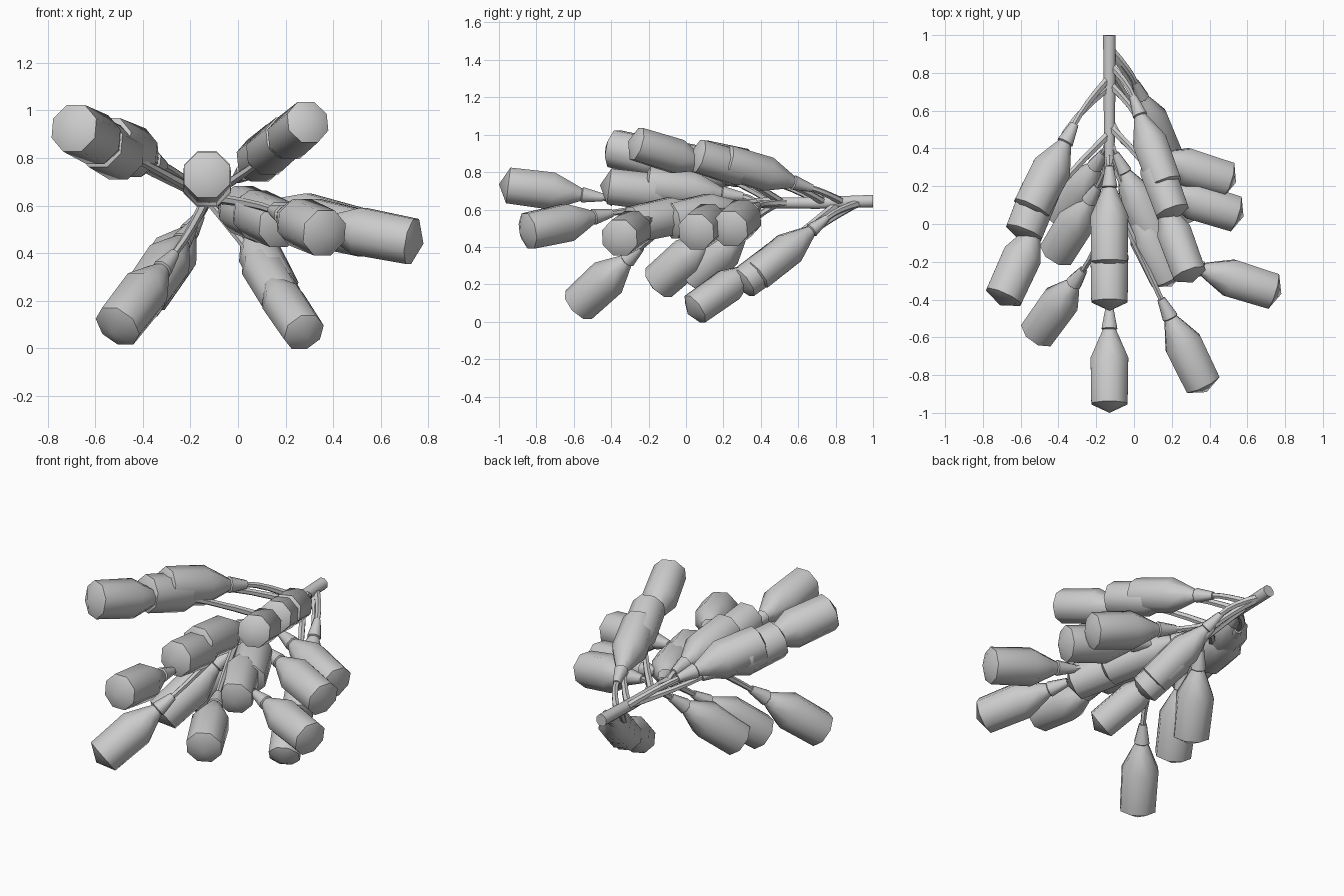
import bpy, bmesh, math
from mathutils import Vector

if "Cube" in bpy.data.objects:
    bpy.data.objects.remove(bpy.data.objects["Cube"])

grey = bpy.data.materials.new("light_grey")
grey.diffuse_color = (0.6, 0.6, 0.6, 1)
grey.use_nodes = True
grey.node_tree.nodes["Principled BSDF"].inputs["Base Color"].default_value = grey.diffuse_color

def loft(name, points, radii, sides, smooth_angle=50):
    """Rings of the given radii along a path; a zero radius closes to a point."""
    bm = bmesh.new()
    rings = []
    n = len(points)
    for i, (p, r) in enumerate(zip(points, radii)):
        t = (points[min(i + 1, n - 1)] - points[max(i - 1, 0)]).normalized()
        u = t.cross(Vector((0, 0, 1))).normalized()
        v = u.cross(t)
        if r == 0:
            rings.append([bm.verts.new(p)])
            continue
        ring = []
        for k in range(sides):
            a = 2 * math.pi * (k + 0.5) / sides
            ring.append(bm.verts.new(p + (u * math.cos(a) + v * math.sin(a)) * r))
        rings.append(ring)
    for a, b in zip(rings, rings[1:]):
        for k in range(sides):
            j = (k + 1) % sides
            if len(b) == 1:
                bm.faces.new((a[k], a[j], b[0]))
            else:
                bm.faces.new((a[k], a[j], b[j], b[k]))
    for ring in (rings[0], rings[-1]):
        if len(ring) > 2:
            bm.faces.new(ring)
    bmesh.ops.recalc_face_normals(bm, faces=bm.faces)
    me = bpy.data.meshes.new(name)
    bm.to_mesh(me)
    bm.free()
    me.materials.append(grey)
    ob = bpy.data.objects.new(name, me)
    bpy.context.collection.objects.link(ob)
    bpy.context.view_layer.objects.active = ob
    ob.select_set(True)
    bpy.ops.object.shade_smooth_by_angle(angle=math.radians(smooth_angle))
    ob.select_set(False)

# distance along the pod, radius
COLLAR = [(0, .023), (.11, .045), (.118, .034)]
BODY = [(.11, .034), (.16, .058), (.27, .108), (.51, .104), (.56, 0)]
LENGTH = .56
AXIS_X, AXIS_Z = -.13, .635

# each group: thickness, then direction and tip of its three pods from back to front
GROUPS = {
    "top": (1, [((0, -.99, .125), (-.13, -.25, .74)), ((0, -.99, .125), (-.13, -.46, .73)),
                ((0, -.99, .125), (-.13, -1.0, .735))]),
    "upper_left": (1.04, [((-.45, -.88, .2), (-.565, .04, .88)), ((-.36, -.91, .2), (-.60, -.09, .87)),
                          ((-.41, -.9, .2), (-.71, -.43, .935))]),
    "upper_right": (.92, [((.33, -.9, .28), (.18, .17, .87)), ((.33, -.9, .28), (.22, .02, .90)),
                          ((.33, -.9, .28), (.31, -.31, .965))]),
    "right": (1, [((.93, -.29, -.24), (.54, .22, .485)), ((.93, -.29, -.21), (.58, .04, .47)),
                  ((.93, -.29, -.18), (.78, -.37, .44))]),
    "front_right": (1, [((.43, -.88, -.19), (.14, -.12, .53)), ((.43, -.88, -.19), (.20, -.33, .51)),
                        ((.43, -.88, -.19), (.385, -.89, .475))]),
    "lower_right": (.87, [((.32, -.74, -.6), (.185, .34, .22)), ((.33, -.76, -.56), (.20, .27, .18)),
                          ((.36, -.76, -.54), (.295, .01, .04))]),
    "lower_left": (1, [((-.42, -.66, -.63), (-.395, .01, .205)), ((-.42, -.68, -.6), (-.425, -.18, .18)),
                       ((-.47, -.65, -.6), (-.53, -.605, .062))]),
}

for group, (width, pods) in GROUPS.items():
    for i, (d, tip) in enumerate(pods, 1):
        d, tip = Vector(d).normalized(), Vector(tip)
        start = tip - d * LENGTH
        # collar and bottle-shaped pod
        for part, prof in (("collar", COLLAR), ("pod", BODY)):
            loft(f"{group}_{part}_{i}", [start + d * s for s, _ in prof],
                 [r * width for _, r in prof], 8)
        # curved stalk from the stem to the collar
        radial = math.hypot(start.x - AXIS_X, start.z - AXIS_Z)
        reach = 2 if group == "front_right" else .95
        root = Vector((AXIS_X, min(start.y + .03 + reach * radial, .94), AXIS_Z))
        ctrl = start - d * min(.14, radial * .5 + .01)
        path = [root * (1 - t) ** 2 + ctrl * 2 * t * (1 - t) + start * t * t
                for t in (0, .25, .5, .75, 1)]
        loft(f"{group}_stalk_{i}", path, [.022, .02, .018, .017, .016], 6)

# main stem
ys = [1.0, .7, .4, .1, -.2, -.45]
loft("main_stem", [Vector((AXIS_X, y, AXIS_Z + (.01 if y > .9 else 0) + max(0, -y) * .07)) for y in ys],
     [.036, .034, .03, .025, .02, .018], 8)
